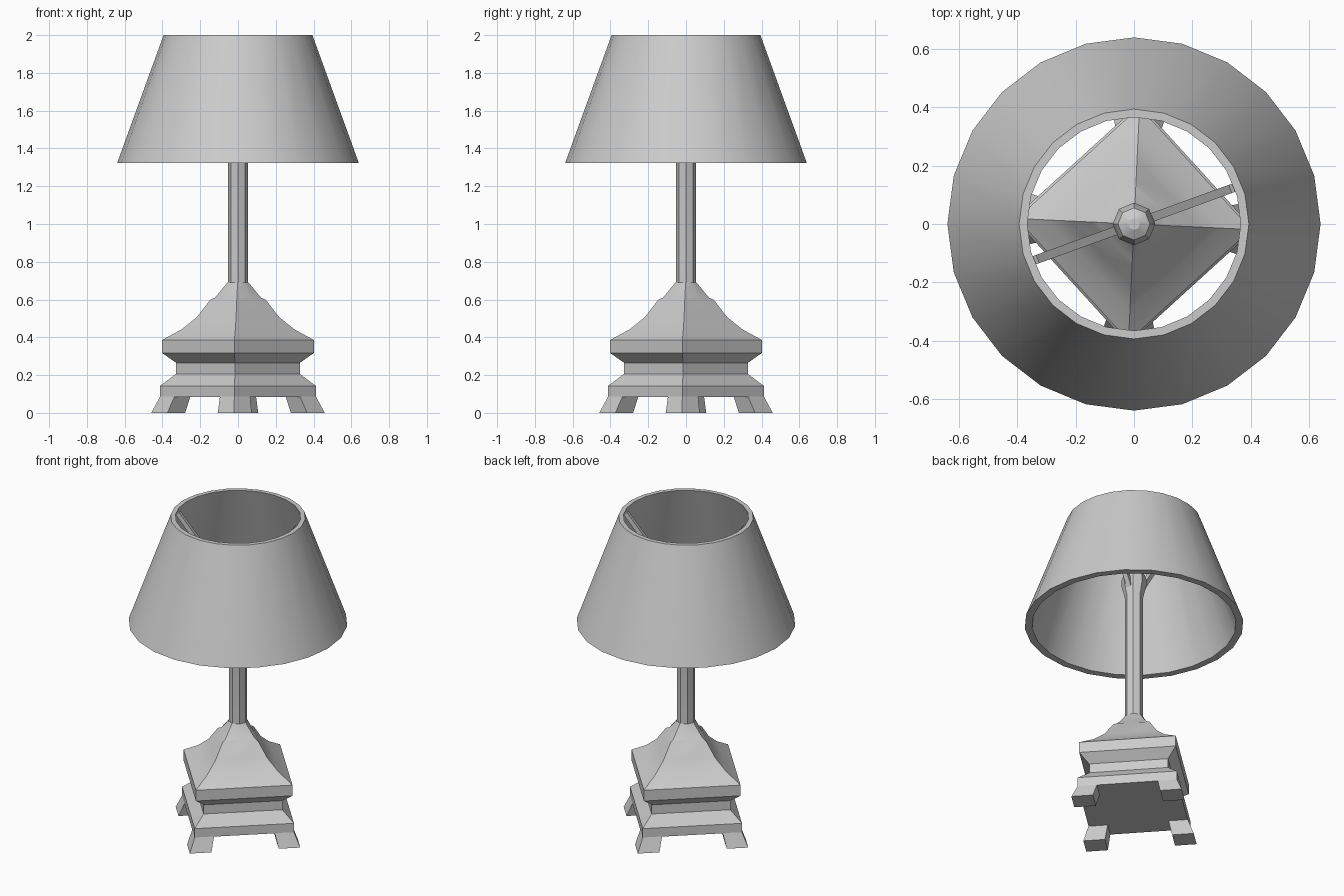
import bpy, bmesh
from math import sin, cos, pi, radians, atan2, hypot
from mathutils import Matrix, Vector

if "Cube" in bpy.data.objects:
    bpy.data.objects.remove(bpy.data.objects["Cube"])

TWIST = radians(-2.7)  # slight turn of the square base


def finish(name, bm, smooth=True):
    bmesh.ops.recalc_face_normals(bm, faces=bm.faces)
    me = bpy.data.meshes.new(name)
    bm.to_mesh(me)
    bm.free()
    ob = bpy.data.objects.new(name, me)
    bpy.context.collection.objects.link(ob)
    if smooth:
        bpy.ops.object.select_all(action='DESELECT')
        ob.select_set(True)
        bpy.context.view_layer.objects.active = ob
        bpy.ops.object.shade_smooth_by_angle(angle=radians(30))
    return ob


def loft(name, rings, closed=False, smooth=True):
    """Join equal-length rings of points; cap the ends unless closed."""
    bm = bmesh.new()
    vs = [[bm.verts.new(p) for p in r] for r in rings]
    n = len(vs[0])
    pairs = list(zip(vs, vs[1:])) + ([(vs[-1], vs[0])] if closed else [])
    for a, b in pairs:
        for i in range(n):
            j = (i + 1) % n
            bm.faces.new((a[i], a[j], b[j], b[i]))
    if not closed:
        bm.faces.new(vs[0])
        bm.faces.new(vs[-1])
    return finish(name, bm, smooth)


def ring(r, z, n, mid=1.0, turn=0.0, cx=0.0, cy=0.0):
    """Ring of n points; odd points are pulled to mid * r."""
    pts = []
    for i in range(n):
        a = 2 * pi * i / n + turn
        k = r * (mid if i % 2 else 1.0)
        pts.append((cx + k * cos(a), cy + k * sin(a), z))
    return pts


# Square base body, turning into an octagon where it meets the stem
SQ = cos(pi / 4)
base_profile = [(.413, .085, SQ), (.413, .143, SQ), (.328, .206, SQ),
                (.328, .265, SQ), (.402, .317, SQ), (.402, .386, SQ),
                (.296, .444, SQ), (.217, .508, SQ), (.148, .598, SQ),
                (.122, .61, .78), (.056, .69, 1.0)]
loft("base_body", [ring(r, z, 8, m, TWIST) for r, z, m in base_profile])

# Four splayed feet under the corners
for i in range(4):
    a = TWIST + i * pi / 2
    feet = [ring(h, z, 4, 1, TWIST, c * cos(a), c * sin(a))
            for c, h, z in ((.37, .09, 0), (.333, .08, .086))]
    loft(f"foot_{i + 1}", feet, smooth=False)

# Octagonal stem with a wider socket at the top
stem_profile = [(.054, .67), (.054, 1.50), (.073, 1.58), (.073, 1.62),
                (.055, 1.67), (.02, 1.69)]
loft("stem", [ring(r, z, 8) for r, z in stem_profile])

# Two arms carrying the shade
lo, hi = Vector((.04, 1.54)), Vector((.362, 1.983))
d, mid = hi - lo, (hi + lo) / 2
for i in range(2):
    bm = bmesh.new()
    m = (Matrix.Rotation(radians(20) + i * pi, 4, 'Z')
         @ Matrix.Translation((mid.x, 0, mid.y))
         @ Matrix.Rotation(-atan2(d.y, d.x), 4, 'Y')
         @ Matrix.Diagonal((hypot(d.x, d.y), .03, .026, 1)))
    bmesh.ops.create_cube(bm, size=1, matrix=m)
    finish(f"shade_arm_{i + 1}", bm, False)

# Thick-walled conical shade
shade_profile = [(.64, 1.322), (.394, 2.0), (.366, 2.0), (.597, 1.322)]
loft("shade", [ring(r, z, 24) for r, z in shade_profile], closed=True)
